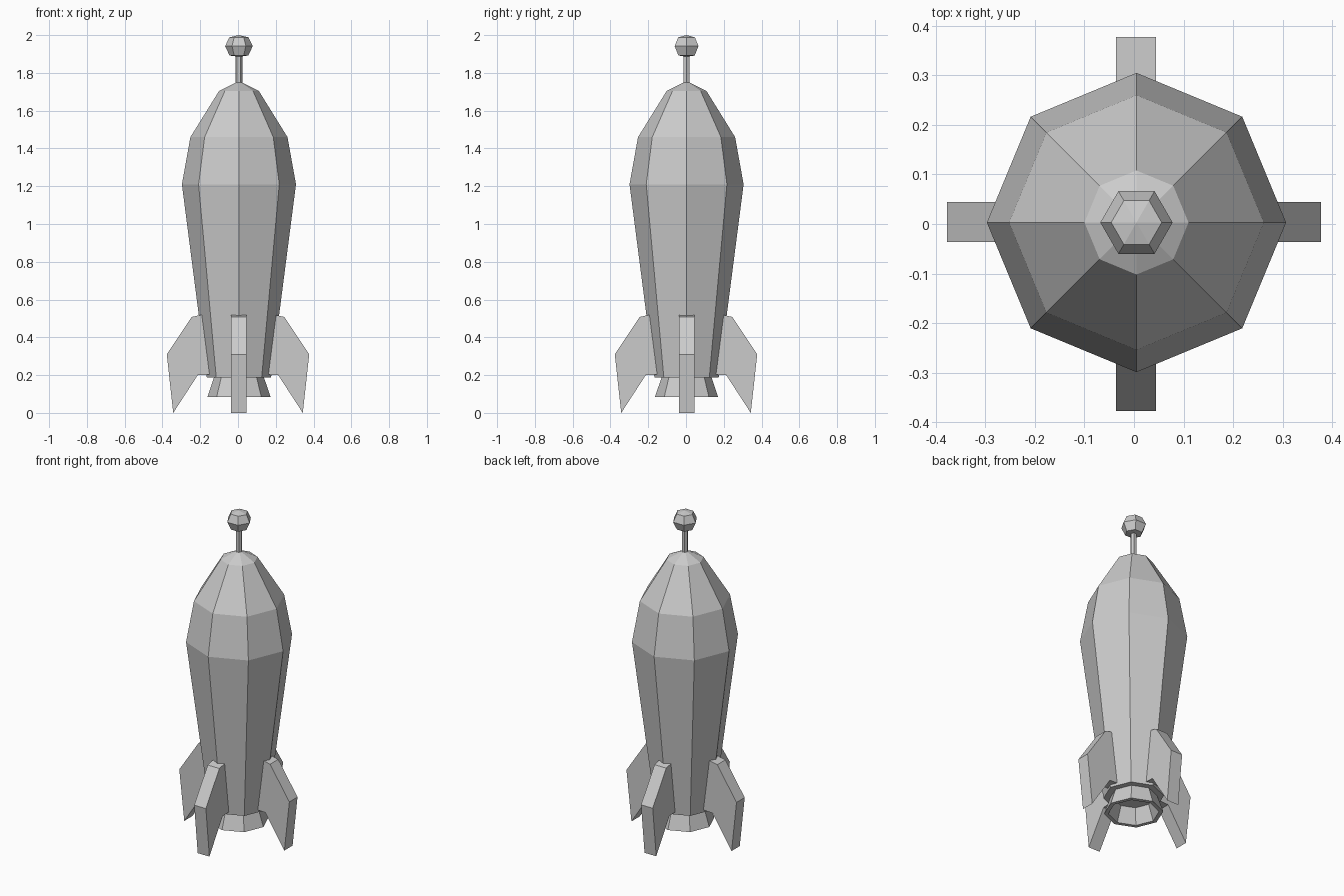
import bpy, bmesh
from math import cos, sin, pi
from mathutils import Matrix

if "Cube" in bpy.data.objects:
    bpy.data.objects.remove(bpy.data.objects["Cube"])

CX, CY = 0.005, 0.003  # axis of the turned parts


def finish(name, bm):
    bmesh.ops.recalc_face_normals(bm, faces=bm.faces)
    mesh = bpy.data.meshes.new(name)
    bm.to_mesh(mesh)
    bm.free()
    ob = bpy.data.objects.new(name, mesh)
    bpy.context.collection.objects.link(ob)
    return ob


def lathe(name, profile, sides):
    """Turn a list of (radius, height) points; radius 0 makes a pole."""
    bm = bmesh.new()
    rings = []
    for r, z in profile:
        if r == 0:
            rings.append([bm.verts.new((CX, CY, z))] * sides)
        else:
            rings.append([bm.verts.new((CX + r * cos(2 * pi * i / sides),
                                        CY + r * sin(2 * pi * i / sides), z))
                          for i in range(sides)])
    for a, b in zip(rings, rings[1:]):
        for i in range(sides):
            j = (i + 1) % sides
            bm.faces.new(dict.fromkeys((a[i], a[j], b[j], b[i])))
    return finish(name, bm)


# Hull
lathe("hull", [(0, 0.187), (0.17, 0.187), (0.302, 1.21), (0.257, 1.46),
               (0.105, 1.705), (0, 1.757)], 8)

# Hollow exhaust nozzle
lathe("nozzle", [(0, 0.195), (0.13, 0.195), (0.167, 0.085),
                 (0.143, 0.085), (0.11, 0.18), (0, 0.18)], 8)

# Antenna stem and ball
lathe("antenna_stem", [(0, 1.72), (0.018, 1.72), (0.018, 1.90), (0, 1.90)], 6)
lathe("antenna_ball", [(0, 1.885), (0.05, 1.892), (0.073, 1.942),
                       (0.051, 1.988), (0, 2.0)], 6)

# Four fins
FIN = [(0.10, 0.205), (0.213, 0.2), (0.343, 0.0), (0.377, 0.31),
       (0.245, 0.508), (0.18, 0.522), (0.10, 0.522)]
for k, side in enumerate(("right", "back", "left", "front")):
    bm = bmesh.new()
    face = bm.faces.new([bm.verts.new((r, -0.04, z)) for r, z in FIN])
    ext = bmesh.ops.extrude_face_region(bm, geom=[face])
    new = [v for v in ext["geom"] if isinstance(v, bmesh.types.BMVert)]
    bmesh.ops.translate(bm, verts=new, vec=(0, 0.08, 0))
    bm.transform(Matrix.Rotation(k * pi / 2, 4, 'Z'))
    # fins share the slight sideways offset of the hull
    off = (0, 0.004, 0) if k % 2 == 0 else (0.004, 0, 0)
    bmesh.ops.translate(bm, verts=bm.verts, vec=off)
    finish(side + "_fin", bm)
